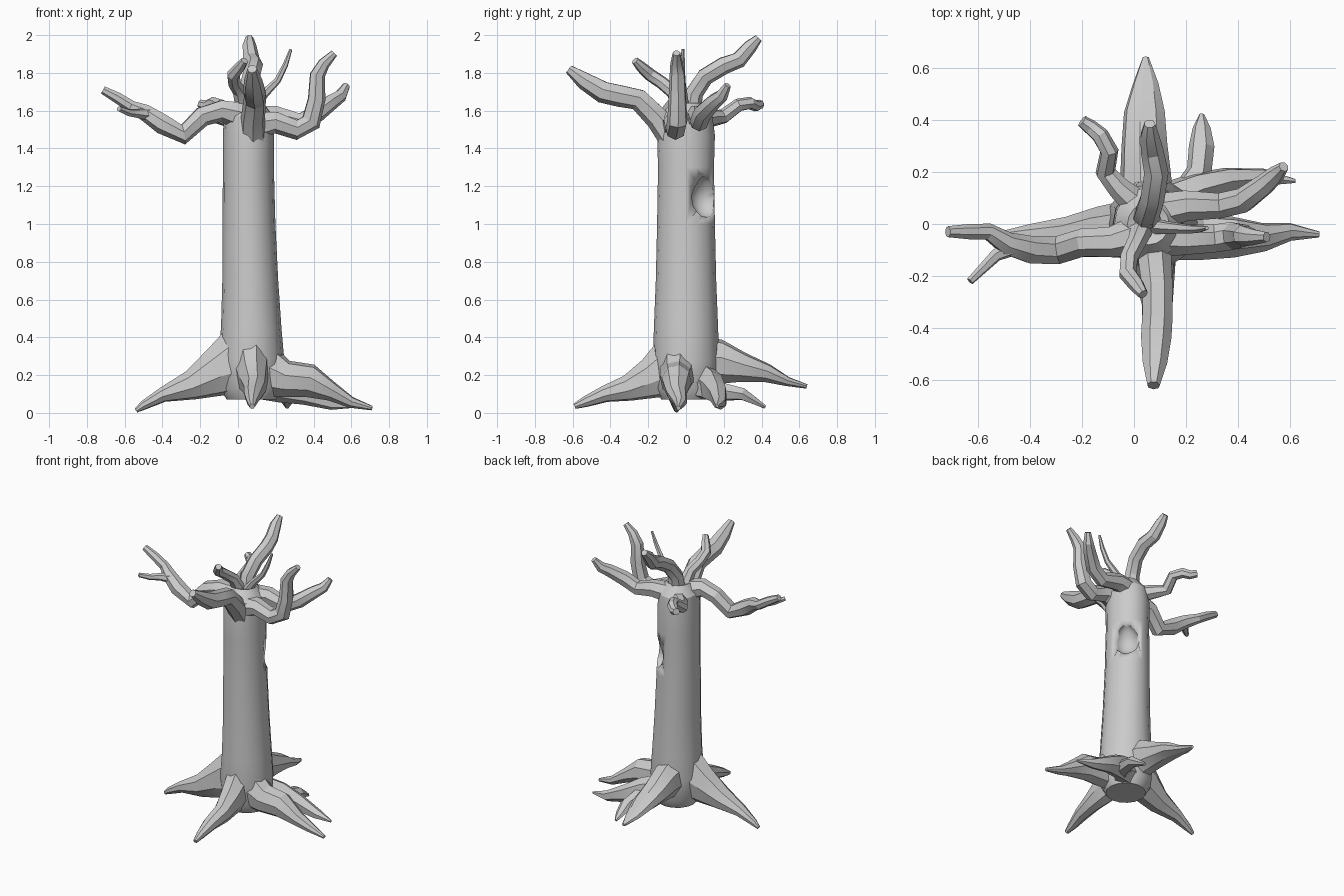
import bpy, bmesh
from math import sin, cos, tau, radians
from mathutils import Vector


def finish(name, bm, angle=30):
    bmesh.ops.recalc_face_normals(bm, faces=bm.faces)
    me = bpy.data.meshes.new(name)
    bm.to_mesh(me)
    bm.free()
    ob = bpy.data.objects.new(name, me)
    bpy.context.collection.objects.link(ob)
    bpy.ops.object.select_all(action='DESELECT')
    ob.select_set(True)
    bpy.context.view_layer.objects.active = ob
    bpy.ops.object.shade_smooth_by_angle(angle=radians(angle))
    return ob


def skin(bm, rings):
    n = len(rings[0])
    for a, b in zip(rings, rings[1:]):
        for i in range(n):
            bm.faces.new((a[i], a[(i + 1) % n], b[(i + 1) % n], b[i]))
    bm.faces.new(rings[0])
    bm.faces.new(rings[-1])


def limb(name, pts, sides=7):
    """Tapering tube; each point is x, y, z, radius [, vertical radius]."""
    bm = bmesh.new()
    pos = [Vector(p[:3]) for p in pts]
    rings, side = [], None
    for i, p in enumerate(pts):
        t = (pos[min(i + 1, len(pts) - 1)] - pos[max(i - 1, 0)]).normalized()
        if side is None:
            side = t.cross(Vector((0, 0, 1)))
        side = (side - t * side.dot(t)).normalized()
        up = side.cross(t)
        rs, rv = p[3], p[-1]
        rings.append([bm.verts.new(pos[i] + side * rs * cos(tau * (k + .25) / sides)
                                   + up * rv * sin(tau * (k + .25) / sides))
                      for k in range(sides)])
    skin(bm, rings)
    return finish(name, bm, 25)


# Trunk: centre x, z, half width x, half width y
bm = bmesh.new()
profile = [(.07, .07, .13, .13), (.07, .13, .165, .165), (.07, .28, .175, .175),
           (.07, .45, .16, .17), (.065, .7, .148, .16), (.058, 1.0, .14, .153),
           (.055, 1.3, .135, .148), (.055, 1.47, .135, .153), (.055, 1.57, .13, .14),
           (.055, 1.64, .08, .08), (.055, 1.62, .03, .03)]
skin(bm, [[bm.verts.new((cx + rx * cos(tau * k / 16), ry * sin(tau * k / 16), z))
           for k in range(16)] for cx, z, rx, ry in profile])
trunk = finish("trunk", bm)

# Knot hole carved with a teardrop
bm = bmesh.new()
bmesh.ops.create_uvsphere(bm, u_segments=12, v_segments=8, radius=1)
for v in bm.verts:
    w = .085 * (1 - .25 * max(v.co.z, 0))
    v.co = Vector((v.co.x * w + .152, v.co.y * w + .105, v.co.z * .11 + 1.145))
cutter = finish("knot_hole_cutter", bm)
cutter.hide_render = True
mod = trunk.modifiers.new("knot_hole", 'BOOLEAN')
mod.operation, mod.solver, mod.object = 'DIFFERENCE', 'EXACT', cutter
bpy.context.view_layer.objects.active = trunk
bpy.ops.object.modifier_apply(modifier=mod.name)
bpy.data.objects.remove(cutter)

# Roots
limb("root_left", [(.02, -.02, .27, .12, .2), (-.12, -.03, .21, .1, .13),
                   (-.25, -.05, .145, .08, .08), (-.4, -.05, .095, .05, .04),
                   (-.5, -.05, .04, .025, .025), (-.54, -.05, .012, .012, .012)], 8)
limb("root_front", [(.07, -.05, .25, .1, .18), (.08, -.19, .18, .08, .11),
                    (.09, -.31, .13, .06, .07), (.08, -.43, .1, .05, .045),
                    (.075, -.53, .06, .03, .03), (.075, -.59, .035, .015, .015)], 8)
limb("root_right", [(.1, -.04, .24, .1, .16), (.25, -.05, .18, .09, .1),
                    (.38, -.05, .17, .08, .09), (.5, -.05, .11, .055, .05),
                    (.6, -.03, .055, .035, .03), (.71, -.04, .025, .012, .012)], 8)
limb("root_back", [(.05, .04, .27, .1, .15), (.045, .18, .27, .1, .12),
                   (.04, .3, .24, .09, .08), (.04, .43, .21, .08, .05),
                   (.045, .54, .165, .05, .025), (.045, .64, .14, .012, .012)], 8)
limb("root_back_small", [(.16, .06, .15, .06, .08), (.25, .2, .11, .05, .05),
                         (.26, .3, .1, .05, .035), (.26, .37, .06, .035, .02),
                         (.26, .42, .03, .01, .01)], 6)
limb("root_right_small", [(.12, .09, .17, .07, .1), (.24, .14, .14, .06, .09),
                          (.36, .17, .1, .05, .06), (.5, .18, .05, .035, .035),
                          (.62, .165, .035, .008, .008)], 6)

# Branches
limb("branch_left", [(.02, -.04, 1.57, .08), (-.09, -.07, 1.6, .06), (-.19, -.07, 1.57, .055),
                     (-.29, -.1, 1.475, .055), (-.4, -.1, 1.53, .055), (-.49, -.075, 1.59, .045),
                     (-.56, -.03, 1.62, .033), (-.64, -.03, 1.67, .03), (-.715, -.03, 1.71, .022)])
limb("branch_left_fork", [(-.47, -.09, 1.58, .035), (-.53, -.12, 1.585, .025),
                          (-.58, -.17, 1.59, .02), (-.63, -.22, 1.61, .015)], 6)
limb("branch_front", [(.08, -.08, 1.46, .07), (.08, -.15, 1.56, .065), (.09, -.25, 1.66, .06),
                      (.09, -.35, 1.68, .06), (.085, -.44, 1.7, .06), (.08, -.54, 1.76, .048),
                      (.075, -.62, 1.82, .025)])
limb("branch_top", [(.05, .02, 1.55, .06), (.05, .04, 1.69, .05), (.07, .1, 1.78, .048),
                    (.085, .2, 1.84, .048), (.07, .28, 1.87, .045), (.06, .34, 1.94, .038),
                    (.06, .385, 1.985, .022)])
limb("branch_right_back", [(.1, .05, 1.56, .07), (.2, .07, 1.57, .06), (.33, .07, 1.54, .05),
                           (.42, .09, 1.59, .05), (.5, .15, 1.65, .042),
                           (.545, .19, 1.68, .035), (.575, .22, 1.735, .02)])
limb("branch_right", [(.1, -.05, 1.52, .08), (.2, -.06, 1.54, .06), (.31, -.055, 1.5, .055),
                      (.385, -.045, 1.54, .055), (.415, -.045, 1.66, .048),
                      (.42, -.045, 1.79, .042), (.455, -.05, 1.85, .033), (.51, -.05, 1.905, .02)])
limb("branch_thin", [(.08, -.01, 1.61, .03), (.14, -.015, 1.69, .024), (.21, -.02, 1.76, .018),
                     (.25, -.02, 1.84, .015), (.28, -.015, 1.925, .008)], 6)
limb("branch_back_left", [(.03, .06, 1.54, .06), (-.06, .14, 1.56, .045), (-.11, .2, 1.57, .04),
                          (-.095, .28, 1.63, .036), (-.13, .34, 1.64, .034),
                          (-.165, .37, 1.625, .03), (-.2, .395, 1.635, .024)])
limb("branch_front_small", [(.03, -.02, 1.6, .045), (.01, -.07, 1.7, .038), (-.02, -.13, 1.75, .035),
                            (-.025, -.19, 1.79, .035), (.01, -.235, 1.83, .03),
                            (.035, -.27, 1.865, .02)])
